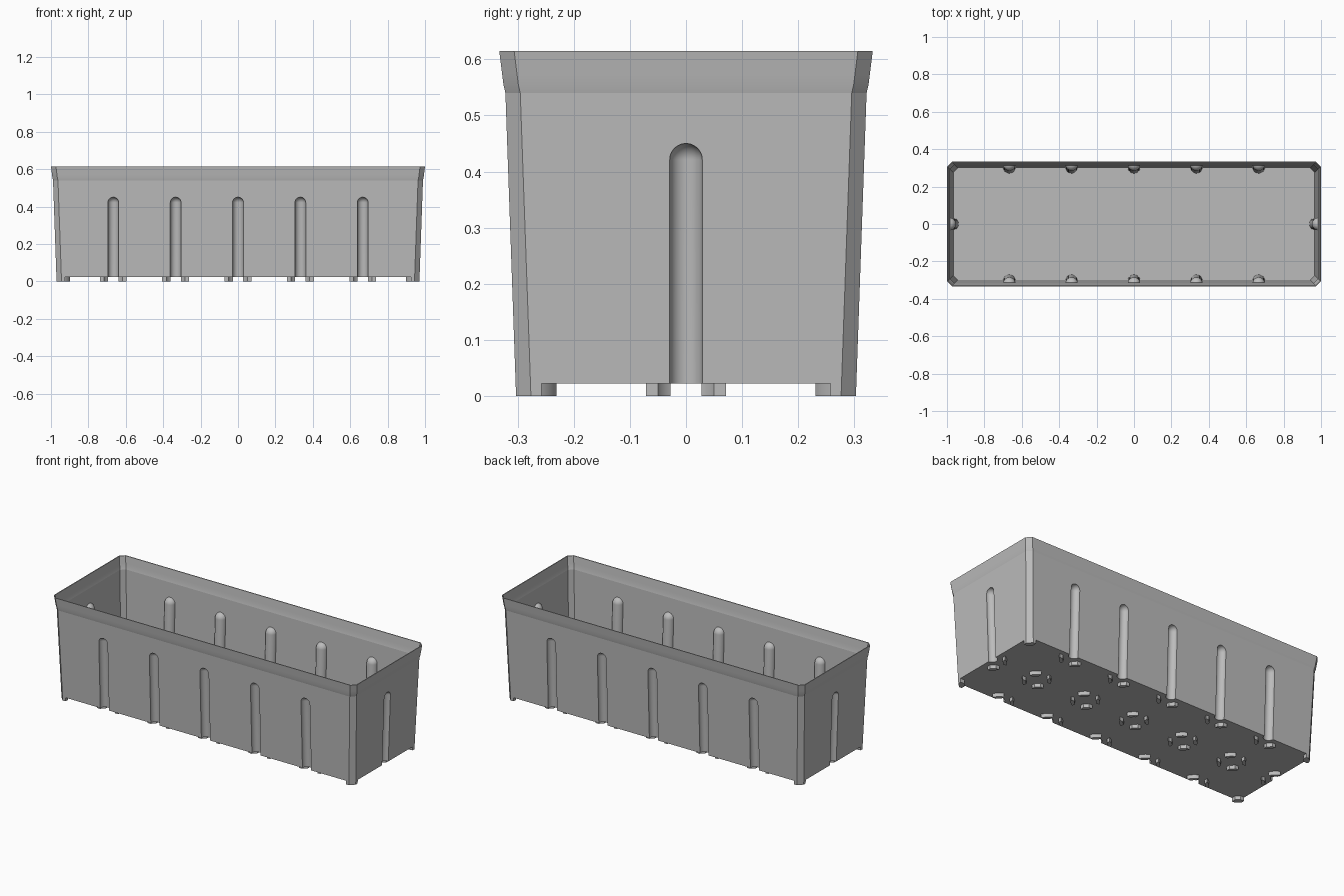
import bpy
import bmesh
import math

if "Cube" in bpy.data.objects:
    bpy.data.objects.remove(bpy.data.objects["Cube"], do_unlink=True)

EXTRA = 0.667          # how much longer than wide, per side
FOOT = 0.022           # height of the feet
WALL = 0.005           # shell thickness
GROOVE = 0.029         # groove radius
STATIONS = [i / 3 for i in range(-2, 3)]

grey = bpy.data.materials.new("grey plastic")
grey.use_nodes = True
grey.diffuse_color = (0.5, 0.5, 0.5, 1)
grey.node_tree.nodes["Principled BSDF"].inputs["Base Color"].default_value = (0.5, 0.5, 0.5, 1)


def wall_at(z):
    """Half width of the tapered wall below the lip."""
    return 0.303 + 0.019 * z / 0.54


def loft(bm, rings):
    """Skin a stack of equal-length rings and cap both ends."""
    loops = [[bm.verts.new(p) for p in ring] for ring in rings]
    for a, b in zip(loops, loops[1:]):
        for i in range(len(a)):
            j = (i + 1) % len(a)
            bm.faces.new((a[i], a[j], b[j], b[i]))
    bm.faces.new(loops[0])
    bm.faces.new(loops[-1])


def finish(bm, name):
    bmesh.ops.recalc_face_normals(bm, faces=bm.faces)
    mesh = bpy.data.meshes.new(name)
    bm.to_mesh(mesh)
    bm.free()
    obj = bpy.data.objects.new(name, mesh)
    bpy.context.collection.objects.link(obj)
    mesh.materials.append(grey)
    return obj


def boolean(obj, tool, operation):
    mod = obj.modifiers.new("cut", "BOOLEAN")
    mod.operation = operation
    mod.solver = "EXACT"
    mod.object = tool
    tool.hide_render = True
    bpy.context.view_layer.objects.active = obj
    bpy.ops.object.modifier_apply(modifier=mod.name)
    bpy.data.objects.remove(tool, do_unlink=True)


def box_ring(z, d, inset=0.0):
    """Rectangle with chamfered corners."""
    y = d - inset
    x = y + EXTRA
    c = 0.0265 - inset * 0.586
    return [(x, y - c, z), (x - c, y, z), (c - x, y, z), (-x, y - c, z),
            (-x, c - y, z), (c - x, -y, z), (x - c, -y, z), (x, c - y, z)]


LIP = [(0.54, 0.322), (0.555, 0.3255), (0.575, 0.328), (0.615, 0.333)]


def tapered_box(name, bottom, inset=0.0, top=()):
    bm = bmesh.new()
    profile = [(bottom, wall_at(bottom))] + LIP + list(top)
    loft(bm, [box_ring(z, d, inset) for z, d in profile])
    return finish(bm, name)


# Places where a groove runs up a wall: position along the wall and outward direction
groove_places = [(x, 0, 0, s) for x in STATIONS for s in (-1, 1)]
groove_places += [(0, 0, s, 0) for s in (-1, 1)]


def wall_point(place, z):
    x, y, nx, ny = place
    d = wall_at(z)
    return x + nx * (d + EXTRA), y + ny * d


def groove_rods(name, radius):
    """Round-topped rods that lean with the walls."""
    bm = bmesh.new()
    profile = [(radius, -0.05)]
    for i in range(13):
        a = math.radians(87) * i / 12
        profile.append((radius * math.cos(a), 0.421 + radius * math.sin(a)))
    for place in groove_places:
        rings = []
        for r, z in profile:
            cx, cy = wall_point(place, z)
            rings.append([(cx + r * math.cos(t * math.tau / 64),
                           cy + r * math.sin(t * math.tau / 64), z) for t in range(64)])
        loft(bm, rings)
    return finish(bm, name)


# Hollow box with lip, grooves pressed in from outside and showing as ribs inside
box = tapered_box("planter_box", FOOT)
boolean(box, groove_rods("groove_cutter", GROOVE), "DIFFERENCE")
cavity = tapered_box("cavity", FOOT + 0.008, WALL, [(0.655, 0.338)])
boolean(cavity, groove_rods("rib_cutter", GROOVE + 0.004), "DIFFERENCE")
boolean(box, cavity, "DIFFERENCE")


# Feet: broken rings under the floor and at each groove, blocks at the corners
def prism(bm, points):
    loft(bm, [[(x, y, z) for x, y in points] for z in (-0.01, FOOT)])


def broken_ring(bm, cx, cy, inner=0.057, outer=0.077, gap=0.028):
    for quarter in range(4):
        points = []
        for r, order in ((outer, range(9)), (inner, range(8, -1, -1))):
            start = math.asin(gap / r)
            for i in order:
                a = start + (math.pi / 2 - 2 * start) * i / 8 + quarter * math.pi / 2
                points.append((cx + r * math.cos(a), cy + r * math.sin(a)))
        prism(bm, points)


bm = bmesh.new()
for x in STATIONS:
    broken_ring(bm, x, 0)
for place in groove_places:
    broken_ring(bm, *wall_point(place, 0))
for sx in (-1, 1):
    for sy in (-1, 1):
        corner = [(0.258, 0.278), (0.278, 0.258), (0.35, 0.258), (0.35, 0.35), (0.258, 0.35)]
        prism(bm, [(sx * (x + EXTRA), sy * y) for x, y in corner])
feet = finish(bm, "feet")
boolean(feet, tapered_box("feet_limit", 0.0), "INTERSECT")

# Smooth the rounded surfaces, keep the edges crisp
for obj in (box, feet):
    bpy.ops.object.select_all(action="DESELECT")
    obj.select_set(True)
    bpy.context.view_layer.objects.active = obj
    bpy.ops.object.shade_smooth_by_angle(angle=math.radians(8.5))
